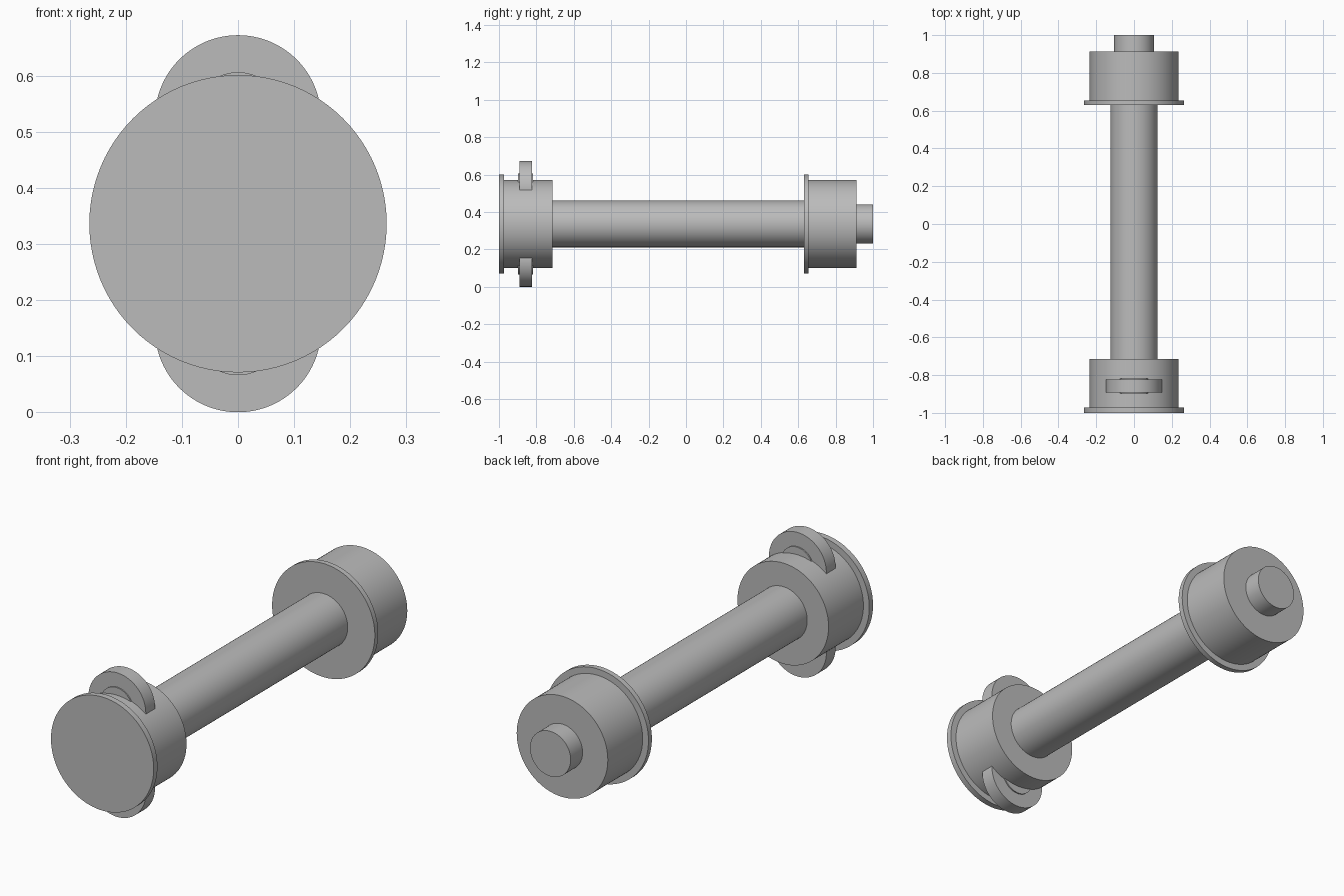
import bpy
import math

if "Cube" in bpy.data.objects:
    bpy.data.objects.remove(bpy.data.objects["Cube"], do_unlink=True)

AXIS_Z = 0.336    # height of the main axis
ROLLER_Y = -0.857  # rollers sit in the front body

grey = bpy.data.materials.new("plain grey")
grey.use_nodes = True
grey.diffuse_color = (0.5, 0.5, 0.5, 1)
grey.node_tree.nodes["Principled BSDF"].inputs["Base Color"].default_value = grey.diffuse_color


def cylinder(name, radius, y0, y1, z=AXIS_Z):
    """Smooth-sided cylinder running along y."""
    bpy.ops.mesh.primitive_cylinder_add(
        vertices=96, radius=radius, depth=y1 - y0,
        location=(0, (y0 + y1) / 2, z), rotation=(math.pi / 2, 0, 0))
    obj = bpy.context.object
    obj.name = name
    obj.data.materials.append(grey)
    bpy.ops.object.shade_smooth_by_angle(angle=math.radians(30))
    return obj


# Main turned parts, front to back
cylinder("front_flange", 0.265, -1.0, -0.972)
cylinder("front_body", 0.235, -0.972, -0.715)
cylinder("shaft", 0.125, -0.715, 0.63)
cylinder("rear_flange", 0.265, 0.63, 0.655)
cylinder("rear_body", 0.235, 0.655, 0.912)
cylinder("rear_spigot", 0.105, 0.912, 1.0)

# Rollers with raised hubs, above and below the axis
for side, sign in (("upper", 1), ("lower", -1)):
    z = AXIS_Z + sign * 0.188
    cylinder(side + "_roller", 0.148, ROLLER_Y - 0.034, ROLLER_Y + 0.034, z)
    cylinder(side + "_roller_hub", 0.082, ROLLER_Y - 0.04, ROLLER_Y + 0.04, z)
